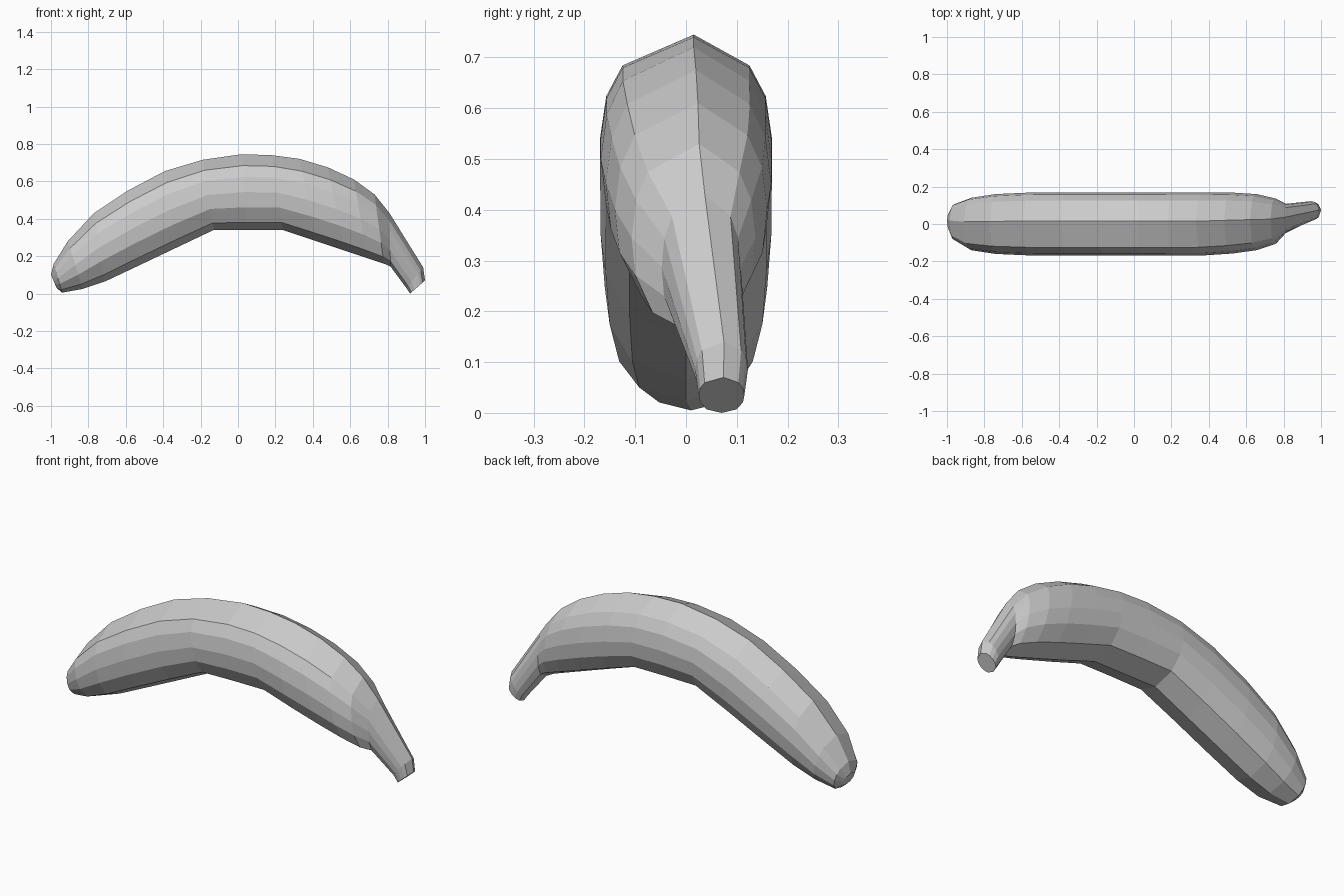
import bpy
import bmesh
from mathutils import Vector

cube = bpy.data.objects.get("Cube")
if cube:
    bpy.data.objects.remove(cube, do_unlink=True)

# Skin material
skin = bpy.data.materials.new("plain_grey")
skin.use_nodes = True
grey = (0.6, 0.6, 0.6, 1)
skin.diffuse_color = grey
skin.node_tree.nodes["Principled BSDF"].inputs["Base Color"].default_value = grey

# Half cross-section: height fraction (keel to ridge), width fraction
half = [(0.1, 0.66), (0.3, 0.94), (0.5, 1), (0.7, 0.93), (0.85, 0.74)]
outline = [(0, 0)] + half + [(1, 0.09)] + [(t, -w) for t, w in reversed(half)]

# Sections: ridge x, z; keel x, z; centre y; half width
sections = [
    (-1.0, 0.10, -0.97, 0.03, 0.015, 0.045),
    (-0.985, 0.16, -0.94, 0.005, 0.01, 0.095),
    (-0.91, 0.28, -0.83, 0.025, 0, 0.14),
    (-0.77, 0.43, -0.71, 0.065, 0, 0.16),
    (-0.59, 0.55, -0.53, 0.15, 0, 0.168),
    (-0.39, 0.655, -0.33, 0.245, 0, 0.169),
    (-0.19, 0.715, -0.13, 0.34, 0, 0.169),
    (0.02, 0.745, 0.05, 0.34, 0, 0.169),
    (0.18, 0.74, 0.24, 0.34, 0, 0.168),
    (0.33, 0.72, 0.42, 0.28, 0, 0.168),
    (0.48, 0.675, 0.57, 0.23, 0.005, 0.163),
    (0.62, 0.61, 0.69, 0.19, 0.01, 0.15),
    (0.73, 0.53, 0.78, 0.16, 0.015, 0.122),
    (0.81, 0.43, 0.815, 0.145, 0.03, 0.078),
    (0.99, 0.14, 0.9, 0.03, 0.07, 0.052),
    (1.0, 0.07, 0.92, 0, 0.07, 0.045),
]

# Banana body and stem as one lofted skin
bm = bmesh.new()
rings = []
for rx, rz, kx, kz, cy, hw in sections:
    ridge, keel = Vector((rx, cy, rz)), Vector((kx, cy, kz))
    rings.append([bm.verts.new(keel.lerp(ridge, t) + Vector((0, w * hw, 0)))
                  for t, w in outline])
n = len(outline)
for a, b in zip(rings, rings[1:]):
    for i in range(n):
        j = (i + 1) % n
        bm.faces.new((a[i], a[j], b[j], b[i]))
bm.faces.new(rings[0])
bm.faces.new(rings[-1])
bmesh.ops.recalc_face_normals(bm, faces=bm.faces)

mesh = bpy.data.meshes.new("banana")
bm.to_mesh(mesh)
bm.free()
mesh.materials.append(skin)
banana = bpy.data.objects.new("banana", mesh)
bpy.context.collection.objects.link(banana)
